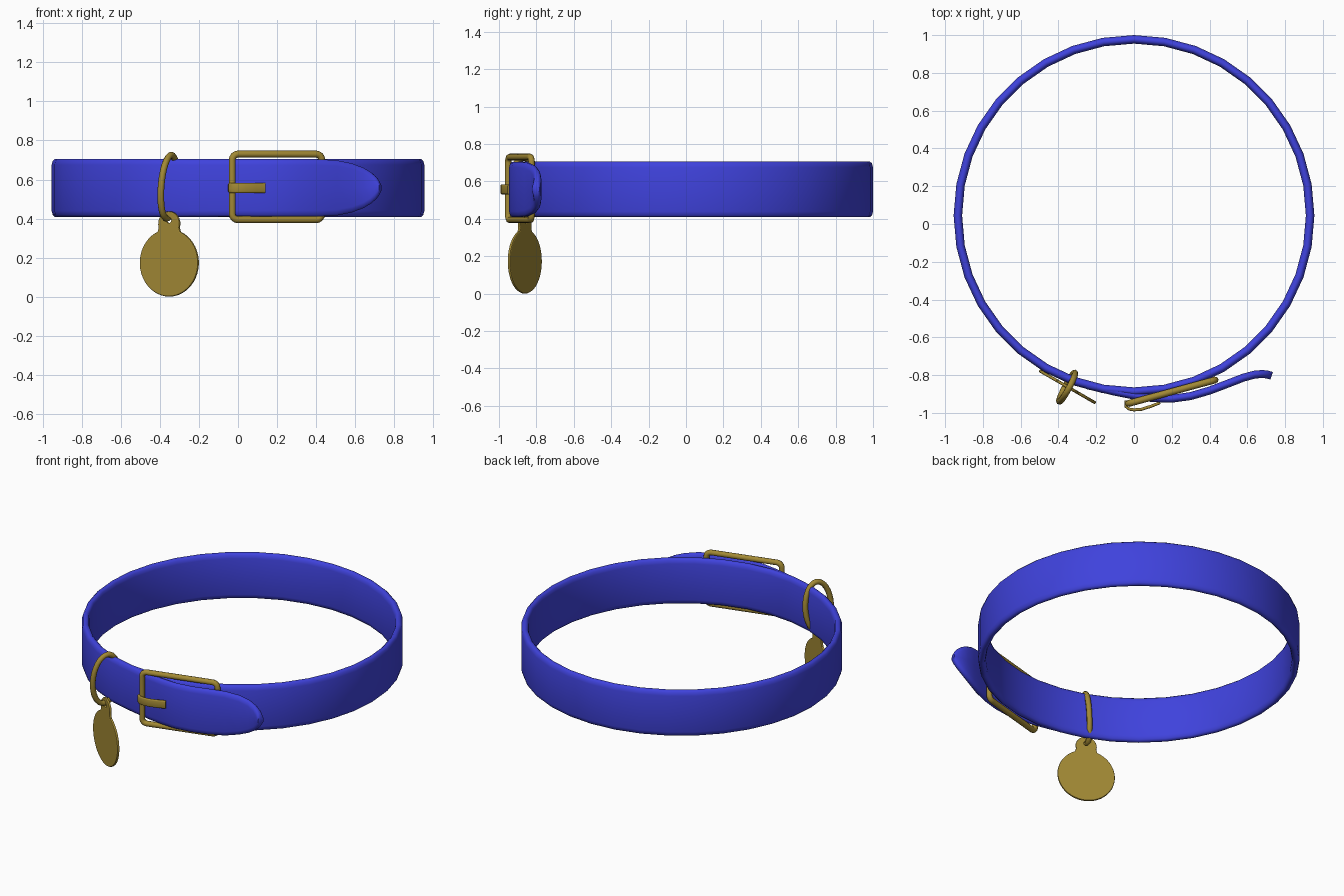
import bpy, bmesh
from math import sin, cos, pi, radians, sqrt
from mathutils import Vector, Matrix

if "Cube" in bpy.data.objects:
    bpy.data.objects.remove(bpy.data.objects["Cube"])


def material(name, rgb):
    m = bpy.data.materials.new(name)
    m.diffuse_color = (*rgb, 1)
    m.use_nodes = True
    m.node_tree.nodes["Principled BSDF"].inputs["Base Color"].default_value = m.diffuse_color
    return m


BLUE = material("blue_leather", (0.05, 0.055, 0.72))
GOLD = material("brass", (0.36, 0.25, 0.035))
MID_Z = 0.557


def finish(obj, mat, angle=50):
    obj.data.materials.clear()
    obj.data.materials.append(mat)
    bpy.ops.object.select_all(action='DESELECT')
    obj.select_set(True)
    bpy.context.view_layer.objects.active = obj
    if obj.type == 'CURVE':
        bpy.ops.object.convert(target='MESH')
    bpy.ops.object.shade_smooth_by_angle(angle=radians(angle))


def band(name, path, heights, t, edge, mat, closed=False):
    """Sweep an upright soft-edged strip along a flat path of (x, y)."""
    bm = bmesh.new()
    n = len(path)
    rings = []
    for i, p in enumerate(path):
        a = path[(i - 1) % n] if closed else path[max(i - 1, 0)]
        b = path[(i + 1) % n] if closed else path[min(i + 1, n - 1)]
        d = (Vector(b) - Vector(a)).normalized()
        nx, ny = -d.y, d.x
        h = heights[i]
        e = min(edge, h * 0.6)
        half = [(1, -h + e), (1, 0), (1, h - e), (0.75, h - 0.3 * e), (0.3, h)]
        sec = half[:] + [(-s, z) for s, z in reversed(half)]
        sec += [(-0.75, -h + 0.3 * e), (-0.3, -h), (0.3, -h), (0.75, -h + 0.3 * e)]
        # the mirrored half already reaches the lower inner edge
        rings.append([bm.verts.new((p[0] + nx * s * t, p[1] + ny * s * t, MID_Z + z))
                      for s, z in sec])
    m = len(rings[0])
    for i in range(n if closed else n - 1):
        r, q = rings[i], rings[(i + 1) % n]
        for k in range(m):
            bm.faces.new((r[k], r[(k + 1) % m], q[(k + 1) % m], q[k]))
    if not closed:
        bm.faces.new(rings[0])
        bm.faces.new(rings[-1])
    bmesh.ops.recalc_face_normals(bm, faces=bm.faces)
    me = bpy.data.meshes.new(name)
    bm.to_mesh(me)
    bm.free()
    ob = bpy.data.objects.new(name, me)
    bpy.context.collection.objects.link(ob)
    finish(ob, mat)


def curve(name, loops, dim='3D'):
    cu = bpy.data.curves.new(name, 'CURVE')
    cu.dimensions = dim
    for pts in loops:
        s = cu.splines.new('POLY')
        s.points.add(len(pts) - 1)
        for sp, p in zip(s.points, pts):
            sp.co = (*p, 1)
        s.use_cyclic_u = True
    ob = bpy.data.objects.new(name, cu)
    bpy.context.collection.objects.link(ob)
    return ob


def arc(cx, cy, r, a0, a1, n):
    return [(cx + r * cos(radians(a0 + (a1 - a0) * i / n)),
             cy + r * sin(radians(a0 + (a1 - a0) * i / n)), 0) for i in range(n + 1)]


# Collar loop
loop = arc(0, 0.045, 0.9325, 0, 350, 35)
band("collar_strap", [p[:2] for p in loop], [0.148] * 36, 0.0225, 0.03, BLUE, True)

# Overlapping tongue with rounded tip
tongue = [(-0.25, -0.853), (-0.1, -0.888), (0, -0.908), (0.1, -0.922), (0.2, -0.925),
          (0.3, -0.911), (0.4, -0.882), (0.5, -0.844), (0.58, -0.813), (0.64, -0.797),
          (0.68, -0.794), (0.705, -0.797), (0.72, -0.801), (0.729, -0.804)]
heights = [0.147 * (1 if x < 0.42 else sqrt(max(0.01, 1 - ((x - 0.42) / 0.312) ** 2)))
           for x, y in tongue]
band("strap_tongue", tongue, heights, 0.021, 0.03, BLUE)

# Buckle frame: rounded rectangle of wire, tilted along the strap
w, h, r = 0.238, 0.168, 0.03
corners = []
for sx, sy, a in ((1, 1, 0), (-1, 1, 90), (-1, -1, 180), (1, -1, 270)):
    corners += arc(sx * (w - r), sy * (h - r), r, a, a + 90, 4)
d = Vector((0.46, 0.125)).normalized()
frame = curve("buckle_frame", [[(0.2 + u * d.x, -0.888 + u * d.y, 0.562 + v)
                                for u, v, _ in corners]])
frame.data.bevel_depth = 0.018
frame.data.bevel_resolution = 2
finish(frame, GOLD)

# Buckle prong wrapped over the left bar
prong = [(-0.042, -0.935), (-0.042, -0.968), (-0.025, -0.98), (0.0, -0.984),
         (0.04, -0.981), (0.09, -0.965), (0.138, -0.946)]
band("buckle_prong", prong, [0.026] * len(prong), 0.008, 0.008, GOLD)

# Oval ring around the strap
oval = []
for i in range(32):
    a = 2 * pi * i / 32
    u = 0.086 * cos(a)
    oval.append((-0.354 + 0.468 * u + 0.012 * sin(a), -0.864 + 0.884 * u,
                 0.563 + 0.162 * sin(a)))
ring = curve("tag_ring", [oval])
ring.data.bevel_depth = 0.017
ring.data.bevel_resolution = 2
finish(ring, GOLD)

# Round hanging tag with a small pierced tab
outline = arc(0, 0, 0.167, 112, 428, 40) + arc(0, 0.2, 0.058, -20, 200, 14)
hole = arc(0, 0.218, 0.02, 0, 330, 11)
tag = curve("hanging_tag", [outline, hole], '2D')
tag.data.fill_mode = 'BOTH'
tag.data.extrude = 0.002
tag.data.bevel_depth = 0.006
tag.data.bevel_resolution = 1
tag.matrix_world = (Matrix.Translation((-0.352, -0.862, 0.173))
                    @ Matrix.Rotation(radians(-30), 4, 'Z')
                    @ Matrix.Rotation(radians(90), 4, 'X'))
finish(tag, GOLD, 40)
